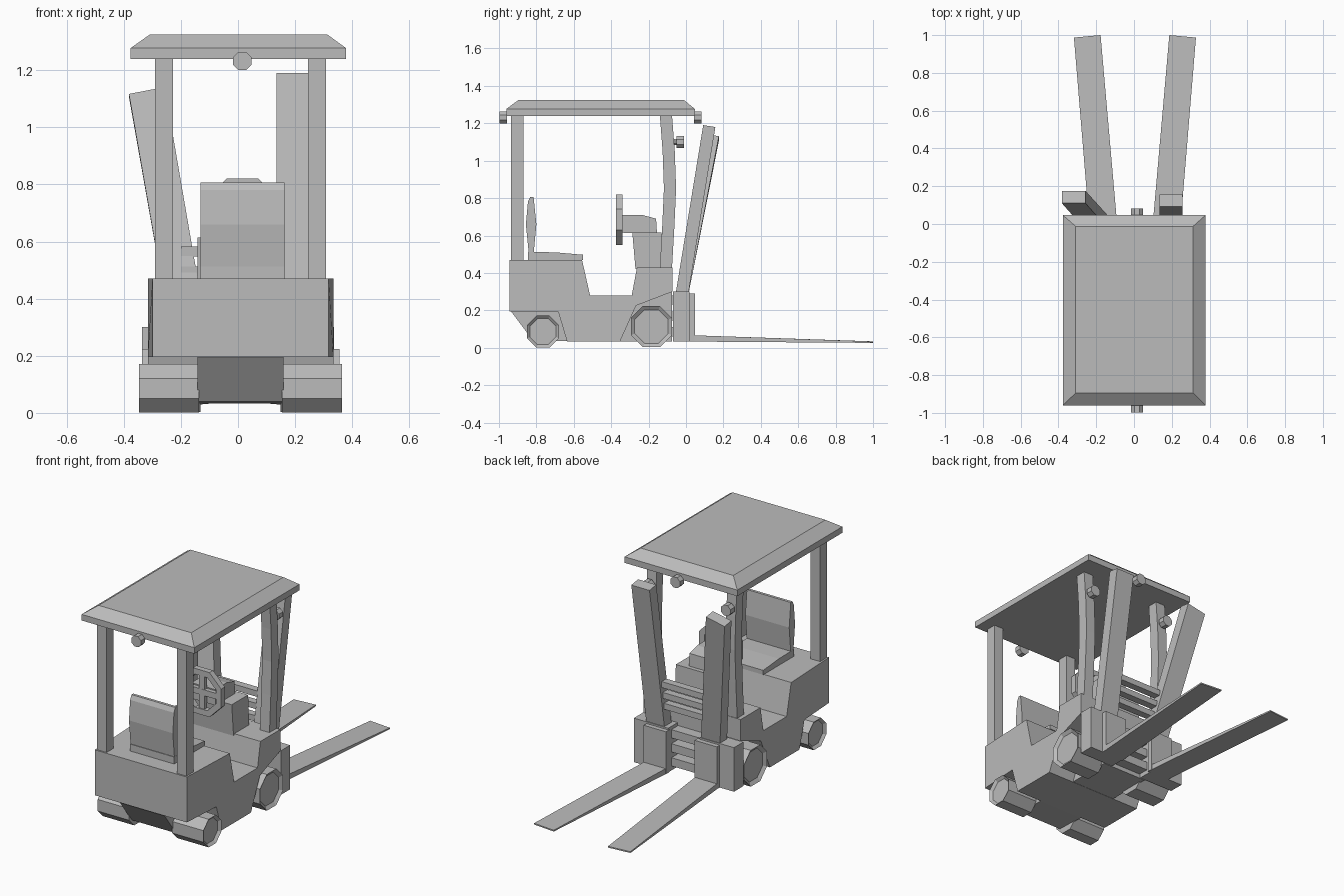
import bpy, bmesh, math
from mathutils import Matrix, Vector

cube = bpy.data.objects.get("Cube")
if cube:
    bpy.data.objects.remove(cube, do_unlink=True)

grey = bpy.data.materials.new("plain_grey")
grey.use_nodes = True
COLOUR = (0.5, 0.5, 0.5, 1)
grey.diffuse_color = COLOUR
grey.node_tree.nodes["Principled BSDF"].inputs["Base Color"].default_value = COLOUR

CX = 0.009  # centre line of the chassis


def finish(name, bm):
    bmesh.ops.recalc_face_normals(bm, faces=bm.faces)
    mesh = bpy.data.meshes.new(name)
    bm.to_mesh(mesh)
    bm.free()
    mesh.materials.append(grey)
    ob = bpy.data.objects.new(name, mesh)
    bpy.context.collection.objects.link(ob)
    return ob


def loft(name, rings):
    """Skin a stack of matching point rings and cap both ends."""
    bm = bmesh.new()
    rows = [[bm.verts.new(p) for p in ring] for ring in rings]
    n = len(rows[0])
    for a, b in zip(rows, rows[1:]):
        for i in range(n):
            j = (i + 1) % n
            bm.faces.new((a[i], a[j], b[j], b[i]))
    bm.faces.new(rows[0])
    bm.faces.new(rows[-1])
    return finish(name, bm)


def rect(x0, x1, y0, y1, z, dx=0, dy=0):
    """Level rectangle; dx and dy raise the far x and far y edges."""
    return [(x0, y0, z), (x1, y0, z + dx), (x1, y1, z + dx + dy), (x0, y1, z + dy)]


def box(name, x0, x1, y0, y1, z0, z1):
    return loft(name, [rect(x0, x1, y0, y1, z0), rect(x0, x1, y0, y1, z1)])


def side_profile(name, pts, half, x=CX, front_scale=1):
    """Extrude a y-z outline across x, optionally narrowing its front end."""
    front = min(p[0] for p in pts)
    rings = []
    for s in (-1, 1):
        rings.append([(x + s * half * (front_scale if y == front else 1), y, z)
                      for y, z in pts])
    return loft(name, rings)


def octagon(name, centre, axis, radius, length, rim=0, depth=0):
    """Eight-sided drum with flats down; rim insets and sinks the far cap."""
    bm = bmesh.new()
    bmesh.ops.create_cone(bm, cap_ends=True, segments=8, depth=length,
                          radius1=radius / math.cos(math.pi / 8),
                          radius2=radius / math.cos(math.pi / 8))
    bmesh.ops.rotate(bm, verts=bm.verts, matrix=Matrix.Rotation(math.pi / 8, 3, 'Z'))
    if rim:
        bm.normal_update()
        cap = [f for f in bm.faces if f.normal.z > 0.9]
        bmesh.ops.inset_region(bm, faces=cap, thickness=rim, depth=0)
        bmesh.ops.translate(bm, verts=cap[0].verts, vec=(0, 0, -depth))
    turn = Vector(axis).to_track_quat('Z', 'Y').to_matrix()
    bmesh.ops.rotate(bm, verts=bm.verts, matrix=turn)
    bmesh.ops.translate(bm, verts=bm.verts, vec=centre)
    return finish(name, bm)


# Chassis: wide shell with open wheel arches over a narrow core
side_profile("body_shell", [
    (-0.944, 0.195), (-0.944, 0.47), (-0.556, 0.47), (-0.513, 0.28), (-0.29, 0.28),
    (-0.262, 0.43), (-0.072, 0.43), (-0.072, 0.3), (-0.267, 0.225),
    (-0.353, 0.033), (-0.636, 0.033), (-0.684, 0.195)], 0.325, front_scale=0.95)
side_profile("body_core", [
    (-0.94, 0.2), (-0.85, 0.08), (-0.82, 0.04), (-0.6, 0.034), (-0.075, 0.034),
    (-0.075, 0.31), (-0.3, 0.27), (-0.94, 0.27)], 0.15)

# Wheels
for side, s in (("left", 1), ("right", -1)):
    octagon("front_wheel_" + side, (CX + s * 0.25, -0.765, 0.086), (s, 0, 0),
            0.085, 0.21, 0.017, 0.015)
    octagon("rear_wheel_" + side, (CX + s * 0.243, -0.185, 0.113), (s, 0, 0),
            0.11, 0.206, 0.022, 0.015)

# Seat
side_profile("seat_base", [(-0.845, 0.47), (-0.845, 0.512), (-0.7, 0.51),
                           (-0.55, 0.497), (-0.55, 0.47)], 0.148, 0.015)
side_profile("seat_back", [(-0.84, 0.5), (-0.856, 0.66), (-0.845, 0.78), (-0.832, 0.807),
                           (-0.815, 0.807), (-0.8, 0.66), (-0.815, 0.5)], 0.147, 0.015)

# Console and steering column
side_profile("console", [(-0.27, 0.42), (-0.287, 0.615), (-0.13, 0.615), (-0.12, 0.42)], 0.15)
side_profile("steering_column", [(-0.345, 0.615), (-0.345, 0.71), (-0.235, 0.71),
                                 (-0.16, 0.69), (-0.155, 0.61)], 0.08)

# Steering wheel: eight-sided rim with crossed spokes
WX, WZ = 0.015, 0.685


def wheel_ring(r, y):
    r /= math.cos(math.pi / 8)
    angles = [math.pi / 8 + k * math.pi / 4 for k in range(8)]
    return [(WX + r * math.cos(a), y, WZ + r * math.sin(a)) for a in angles]


bm = bmesh.new()
loops = [[bm.verts.new(p) for p in wheel_ring(r, y)]
         for r, y in ((0.135, -0.375), (0.135, -0.34), (0.1, -0.34), (0.1, -0.375))]
for k in range(4):
    a, b = loops[k], loops[(k + 1) % 4]
    for i in range(8):
        j = (i + 1) % 8
        bm.faces.new((a[i], a[j], b[j], b[i]))
finish("steering_wheel_rim", bm)
box("steering_spoke_across", WX - 0.105, WX + 0.105, -0.37, -0.345, WZ - 0.018, WZ + 0.018)
box("steering_spoke_upright", WX - 0.018, WX + 0.018, -0.369, -0.344, WZ - 0.105, WZ + 0.105)

# Roof and its posts
loft("roof", [rect(-0.377, 0.379, -0.96, 0.047, 1.24),
              rect(-0.377, 0.379, -0.96, 0.047, 1.277),
              rect(-0.309, 0.313, -0.895, -0.012, 1.325)])
for side, s in (("left", 1), ("right", -1)):
    x0, x1 = CX + s * 0.268 - 0.032, CX + s * 0.268 + 0.032
    box("front_post_" + side, x0, x1, -0.935, -0.87, 0.465, 1.245)
    loft("rear_post_" + side, [rect(x0, x1, y - 0.065, y, z) for y, z in
                               ((-0.075, 0.425), (-0.062, 0.65), (-0.053, 0.85),
                                (-0.06, 1.05), (-0.075, 1.245))])
    octagon("post_lamp_" + side, (CX + s * 0.268, -0.03, 1.1), (0, 1, 0), 0.032, 0.04)
    octagon("post_lamp_stem_" + side, (CX + s * 0.268, -0.06, 1.1), (0, 1, 0), 0.015, 0.04)

# Roof lamps
octagon("roof_lamp_front", (0.015, -0.978, 1.232), (0, -1, 0), 0.032, 0.04)
octagon("roof_lamp_rear", (0.015, 0.063, 1.232), (0, 1, 0), 0.032, 0.04)

# Mast uprights: one straight, one leaning outward
loft("mast_left", [rect(0.135, 0.257, -0.06, 0.008, 0.26),
                   rect(0.135, 0.257, 0.092, 0.157, 1.19, 0, -0.01)])
loft("mast_right", [rect(-0.232, -0.105, -0.06, 0.008, 0.26),
                    rect(-0.382, -0.257, 0.11, 0.176, 1.117, 0.024, -0.01)])
for i, z in enumerate((0.425, 0.495, 0.565)):
    y = -0.02 + 0.16 * (z - 0.31)
    box(f"mast_rail_{i + 1}", -0.2, 0.2, y - 0.025, y + 0.02, z - 0.018, z + 0.018)

# Fork carriage
for side, s in (("left", 1), ("right", -1)):
    a, b = sorted((s * 0.105, s * 0.336))
    box("carriage_block_" + side, a, b, -0.07, 0.02, 0.033, 0.3)
for i, z in enumerate((0.085, 0.17, 0.255)):
    box(f"carriage_bar_{i + 1}", -0.11, 0.11, -0.076, -0.01, z - 0.025, z + 0.025)

# Splayed forks with upright shanks
for side, s in (("left", 1), ("right", -1)):
    m = 0.005
    a, b = sorted((m + s * 0.096, m + s * 0.245))
    box("fork_shank_" + side, a, b, 0.015, 0.048, 0.033, 0.29)

    def section(y0, y1, inner, outer, z0, z1):
        return [(m + s * inner, y0, z0), (m + s * outer, y1, z0),
                (m + s * outer, y1, z1), (m + s * inner, y0, z1)]
    loft("fork_blade_" + side, [section(0.02, 0.02, 0.096, 0.243, 0.033, 0.067),
                                section(1.0, 0.987, 0.182, 0.323, 0.026, 0.034)])
